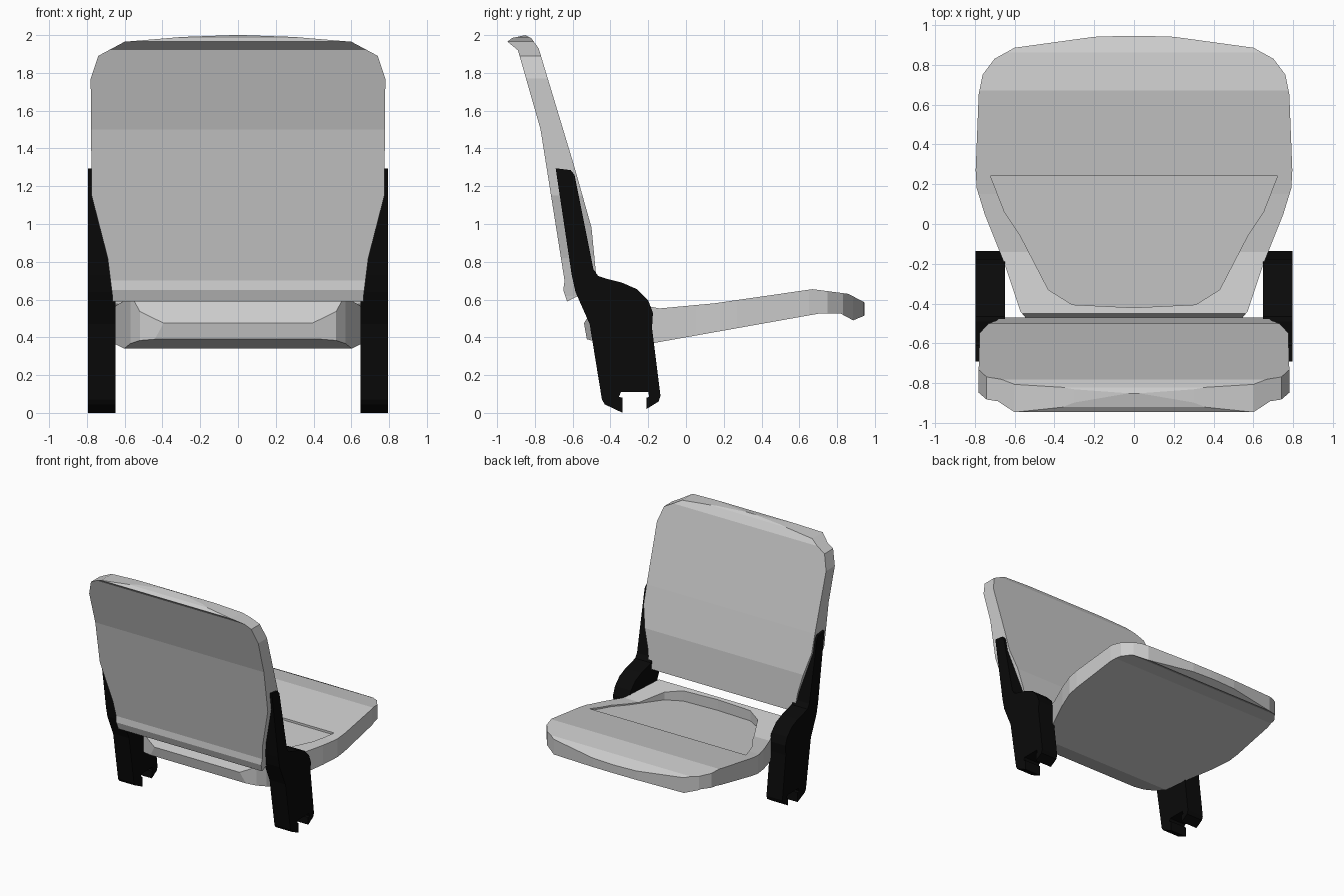
import bpy
import bmesh

if "Cube" in bpy.data.objects:
    bpy.data.objects.remove(bpy.data.objects["Cube"], do_unlink=True)


def material(name, value):
    m = bpy.data.materials.new(name)
    m.use_nodes = True
    colour = (value, value, value, 1)
    m.diffuse_color = colour
    m.node_tree.nodes["Principled BSDF"].inputs["Base Color"].default_value = colour
    return m


grey = material("light grey plastic", 0.6)
black = material("black bracket", 0.003)


def prism(name, points, place, low, high, mat):
    """Extrude a 2D outline; place(a, b, t) maps it to space at depth t."""
    bm = bmesh.new()
    ends = [[bm.verts.new(place(a, b, t)) for a, b in points] for t in (low, high)]
    bm.faces.new(ends[0])
    bm.faces.new(ends[1])
    n = len(points)
    for i in range(n):
        j = (i + 1) % n
        bm.faces.new((ends[0][i], ends[0][j], ends[1][j], ends[1][i]))
    bmesh.ops.recalc_face_normals(bm, faces=bm.faces)
    mesh = bpy.data.meshes.new(name)
    bm.to_mesh(mesh)
    bm.free()
    mesh.materials.append(mat)
    ob = bpy.data.objects.new(name, mesh)
    bpy.context.collection.objects.link(ob)
    return ob


def boolean(ob, cutter, operation):
    mod = ob.modifiers.new(operation.title(), 'BOOLEAN')
    mod.object = cutter
    mod.operation = operation
    mod.solver = 'EXACT'
    bpy.context.view_layer.objects.active = ob
    bpy.ops.object.modifier_apply(modifier=mod.name)
    bpy.data.objects.remove(cutter, do_unlink=True)


def mirrored(half):
    """Close a right-hand outline with its left-hand copy."""
    return half + [(-x, v) for x, v in reversed(half) if x > 0]


def side(y, z, t):
    return (t, y, z)


def front(x, z, t):
    return (x, t, z)


def plan(x, y, t):
    return (x, y, t)


# Backrest: side profile trimmed to its rounded front outline
back_profile = [(-0.63, 0.59), (-0.47, 0.67), (-0.5, 0.98), (-0.59, 1.3), (-0.78, 1.93),
                (-0.82, 1.985), (-0.85, 2.0), (-0.92, 1.985), (-0.945, 1.965),
                (-0.89, 1.92), (-0.77, 1.5), (-0.643, 0.7), (-0.65, 0.65)]
back_outline = [(0.66, 0.5), (0.665, 0.62), (0.69, 0.82), (0.775, 1.15), (0.78, 1.77),
                (0.74, 1.89), (0.6, 1.965), (0.3, 1.99), (0, 2.001)]
backrest = prism("backrest", back_profile, side, -0.9, 0.9, grey)
boolean(backrest, prism("back_trim", mirrored(back_outline), front, -1.2, 0, grey), 'INTERSECT')

# Seat: side profile trimmed to its plan outline
seat_profile = [(-0.54, 0.475), (-0.525, 0.39), (-0.34, 0.34), (-0.17, 0.37), (0.7, 0.525),
                (0.82, 0.525), (0.885, 0.49), (0.945, 0.515), (0.945, 0.585), (0.86, 0.63),
                (0.67, 0.655), (0.15, 0.58), (-0.14, 0.553), (-0.45, 0.615)]
seat_outline = [(0.33, -0.56), (0.52, -0.5), (0.57, -0.44), (0.65, -0.2), (0.75, 0.05),
                (0.79, 0.18), (0.795, 0.27), (0.78, 0.65), (0.76, 0.75), (0.7, 0.83),
                (0.6, 0.885), (0.2, 0.94), (0, 0.946)]
seat = prism("seat", seat_profile, side, -0.9, 0.9, grey)
boolean(seat, prism("seat_trim", mirrored(seat_outline), plan, 0, 1, grey), 'INTERSECT')

# Dished hollow with a gently sloping floor
hollow = [(0, -0.42), (0.31, -0.405), (0.43, -0.33), (0.57, -0.06), (0.65, 0.06), (0.72, 0.24)]
hollow = hollow + [(-x, y) for x, y in reversed(hollow[1:])]
boolean(seat, prism("seat_hollow", hollow,
                    lambda x, y, t: (x, y, 0.555 + 0.085 * y if t == 0 else t),
                    0, 0.9, grey), 'DIFFERENCE')

# Side brackets with a notched foot
bracket = [(-0.69, 1.295), (-0.61, 1.285), (-0.59, 1.26), (-0.49, 0.76), (-0.465, 0.725),
           (-0.42, 0.71), (-0.34, 0.69), (-0.26, 0.655), (-0.2, 0.595), (-0.175, 0.53),
           (-0.18, 0.45), (-0.135, 0.09), (-0.145, 0.06), (-0.21, 0.02), (-0.21, 0.08),
           (-0.195, 0.085), (-0.2, 0.11), (-0.345, 0.11), (-0.355, 0.085), (-0.335, 0.08),
           (-0.335, 0.0), (-0.43, 0.045), (-0.445, 0.07), (-0.51, 0.47), (-0.585, 0.64),
           (-0.605, 0.73)]
for name, low, high in (("left_bracket", 0.648, 0.795), ("right_bracket", -0.795, -0.648)):
    prism(name, bracket, side, low, high, black)
